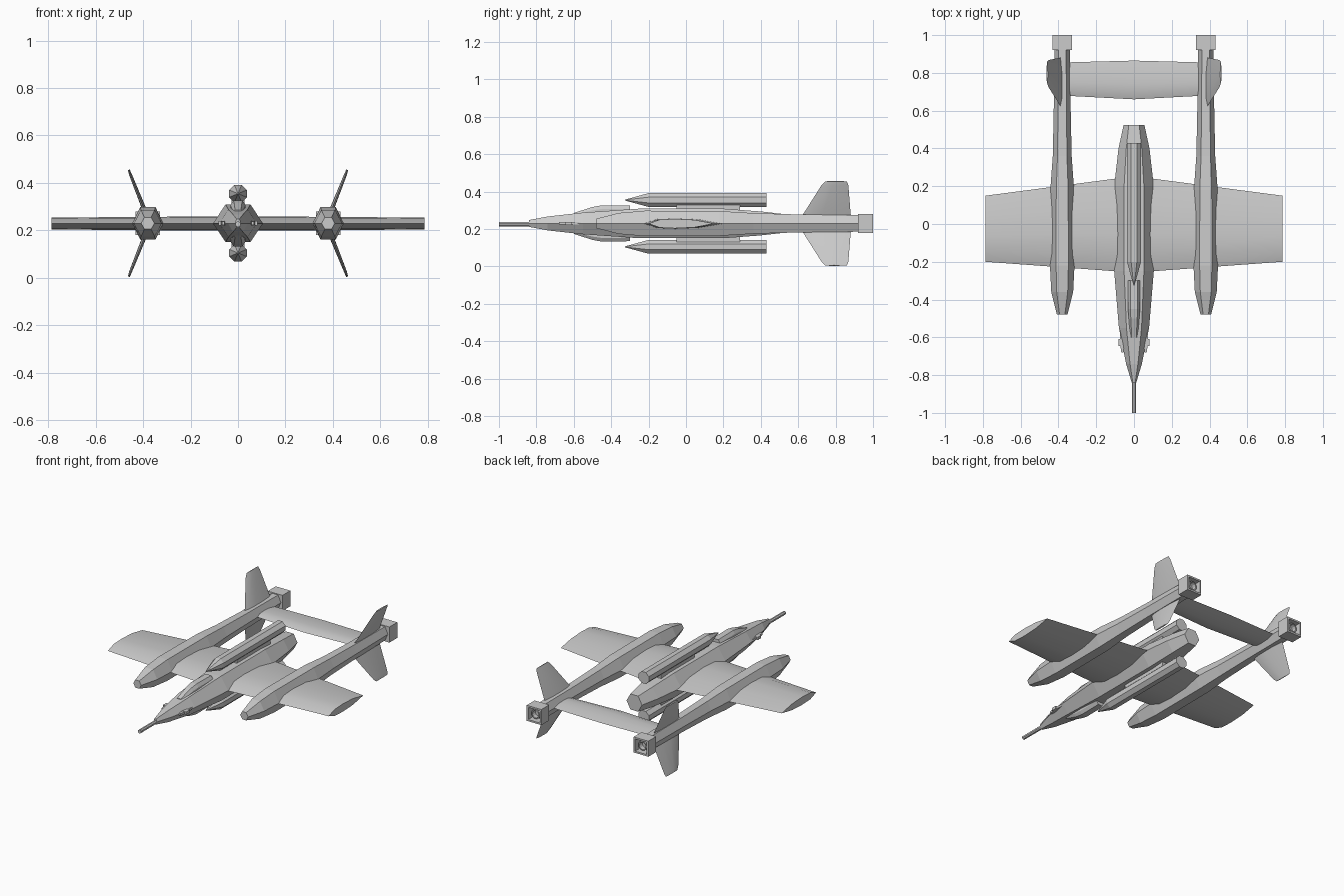
import bpy, bmesh
from math import cos, sin, pi
from mathutils import Vector

if "Cube" in bpy.data.objects:
    bpy.data.objects.remove(bpy.data.objects["Cube"])

ZC = 0.23  # height of the aircraft's centre line


def loft(name, rings, smooth=False):
    """Skin a list of equal-length point rings and cap both ends."""
    bm = bmesh.new()
    vs = [[bm.verts.new(p) for p in r] for r in rings]
    n = len(rings[0])
    for a, b in zip(vs, vs[1:]):
        for i in range(n):
            j = (i + 1) % n
            bm.faces.new((a[i], a[j], b[j], b[i]))
    bm.faces.new(vs[0])
    bm.faces.new(vs[-1][::-1])
    bmesh.ops.recalc_face_normals(bm, faces=bm.faces)
    me = bpy.data.meshes.new(name)
    bm.to_mesh(me)
    bm.free()
    ob = bpy.data.objects.new(name, me)
    bpy.context.collection.objects.link(ob)
    if smooth:
        bpy.ops.object.select_all(action='DESELECT')
        ob.select_set(True)
        bpy.context.view_layer.objects.active = ob
        bpy.ops.object.shade_smooth_by_angle(angle=0.5)
    return ob


def hexring(x, y, w, h):
    """Flat-topped hexagon with its points at the sides."""
    return [(x + w * a, y, ZC + h * b) for a, b in
            ((1, 0), (.5, 1), (-.5, 1), (-1, 0), (-.5, -1), (.5, -1))]


def circle(x, y, z, r, n=8):
    return [(x + r * cos(2 * pi * (i + .5) / n), y, z + r * sin(2 * pi * (i + .5) / n))
            for i in range(n)]


def rect(x, y, z, w, h):
    return [(x + w * a, y, z + h * b) for a, b in ((1, 1), (-1, 1), (-1, -1), (1, -1))]


def foil(centre, y0, y1, t, normal):
    """Flat hexagonal aerofoil section, chord along y."""
    c, n = Vector(centre), Vector(normal).normalized()
    return [c + Vector((0, y0 + (y1 - y0) * f, 0)) + n * t * s for f, s in
            ((0, 0), (.17, .85), (.4, 1), (.7, .8), (1, 0), (.7, -.8), (.4, -1), (.17, -.85))]


# Fuselage and nose probe
loft("fuselage", [hexring(0, *s) for s in (
    (-.84, .012, .018), (-.74, .042, .037), (-.55, .08, .058), (-.25, .105, .079),
    (.20, .105, .079), (.40, .082, .064), (.525, .055, .05))])
loft("nose_probe", [circle(0, y, .226, .012) for y in (-1, -.80)])

# Main wing and tailplane
up = (0, 0, 1)
loft("wing", [foil((x, 0, ZC - .001), *s, up) for x, s in (
    (-.785, (-.20, .15, .025)), (-.1, (-.25, .24, .03)),
    (.1, (-.25, .24, .03)), (.785, (-.20, .15, .025)))], True)
loft("tailplane", [foil((x, 0, ZC), *s, up) for x, s in (
    (-.38, (.68, .855, .012)), (0, (.66, .865, .014)), (.38, (.68, .855, .012)))], True)

for side, sx in (("left", -1), ("right", 1)):
    # Engine boom
    bx = .38 * sx
    loft(side + "_boom", [hexring(bx, *s) for s in (
        (-.48, .028, .025), (-.36, .058, .056), (-.22, .065, .068), (.18, .063, .066),
        (.36, .05, .055), (.60, .045, .048), (.93, .041, .044))])
    # Square nozzle shroud with recessed round exhaust
    loft(side + "_nozzle", [rect(bx, .92, ZC, .052, .05), rect(bx, 1, ZC, .052, .05),
                            rect(bx, 1, ZC, .041, .039), rect(bx, .95, ZC, .041, .039)])
    loft(side + "_exhaust", [circle(bx, .94, ZC, .034, 12), circle(bx, .985, ZC, .03, 12),
                             circle(bx, .985, ZC, .023, 12), circle(bx, .955, ZC, .023, 12)])
    # Canted fins above and below the boom
    for level, sz in (("upper", 1), ("lower", -1)):
        d = (-.215 * sx, 0, .085 * sz)
        loft(f"{side}_{level}_fin", [foil((sx * x, 0, ZC + sz * z), y0, y1, t, d)
             for x, z, y0, y1, t in ((.38, .02, .60, .885, .009), (.393, .055, .63, .88, .009),
                                     (.453, .205, .725, .868, .006), (.46, .225, .745, .86, .004))], True)
    # Nose side gun
    loft(side + "_gun_mount", [rect(.068 * sx, y, ZC, .015, .009) for y in (-.645, -.61)])
    loft(side + "_gun_fairing", [rect(.062 * sx, y, ZC, w, .007) for y, w in
                                 ((-.68, .005), (-.64, .011), (-.50, .011))])

for level, sz in (("upper", 1), ("lower", -1)):
    # Pod and its pylon
    z = ZC + .125 * sz
    loft(level + "_pod", [circle(0, y, z, r) for y, r in
                          ((-.325, .003), (-.20, .04), (.43, .04))])
    loft(level + "_pylon", [rect(0, y, ZC + .085 * sz, .027, .02) for y in (-.05, .29)])

    # Faceted canopy / belly fairing
    def hood(y, w, h, sz=sz):
        return [(w * a, y, ZC + sz * b) for a, b in
                ((1, .03), (1, h * .8), (.6, h), (-.6, h), (-1, h * .8), (-1, .03))]
    loft(level + "_canopy", [hood(-.60, .02, .056), hood(-.50, .028, .088),
                             hood(-.45, .032, .097), hood(-.30, .032, .095)])
